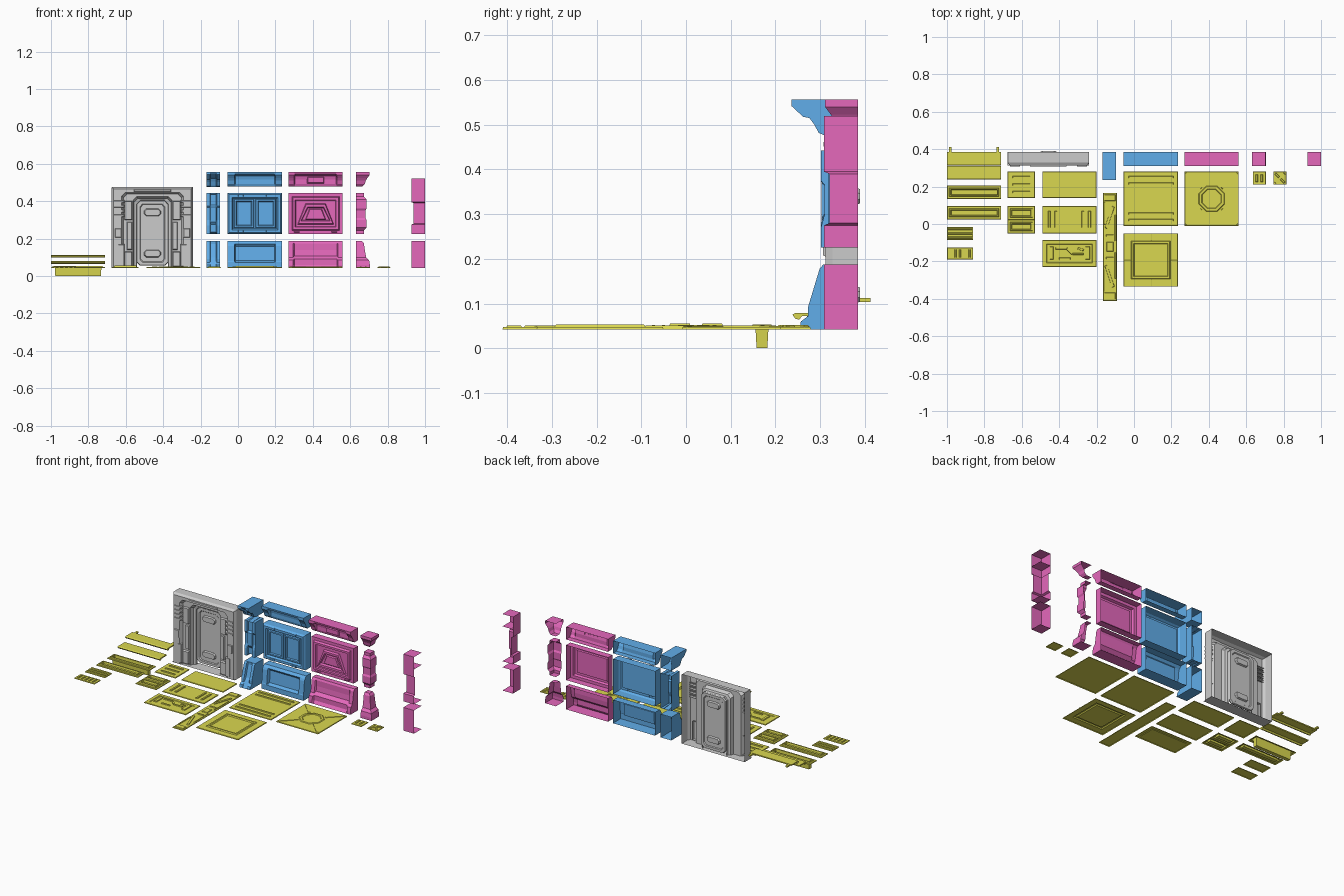
import bpy, bmesh, math

def material(name, c):
    m = bpy.data.materials.new(name)
    m.diffuse_color = (*c, 1)
    return m

YEL = material("floor_yellow", (0.70, 0.68, 0.08))
BLU = material("panel_blue", (0.12, 0.42, 0.82))
MAG = material("panel_magenta", (0.78, 0.14, 0.50))
Z0, BACK = 0.042, 0.385

def finish(name, bm, mat=None):
    bmesh.ops.remove_doubles(bm, verts=bm.verts, dist=1e-5)
    bmesh.ops.recalc_face_normals(bm, faces=bm.faces)
    me = bpy.data.meshes.new(name)
    bm.to_mesh(me); bm.free()
    ob = bpy.data.objects.new(name, me)
    bpy.context.collection.objects.link(ob)
    if mat: me.materials.append(mat)
    return ob

def rect(x0, x1, a0, a1):
    return [(x0, a0), (x1, a0), (x1, a1), (x0, a1)]

def bar(p, q, w):
    dx, dy = q[0] - p[0], q[1] - p[1]
    l = math.hypot(dx, dy)
    nx, ny = -dy / l * w / 2, dx / l * w / 2
    return [(p[0]+nx, p[1]+ny), (p[0]-nx, p[1]-ny), (q[0]-nx, q[1]-ny), (q[0]+nx, q[1]+ny)]

def loft(bm, sections, caps=False, closed=False):
    rows = [[bm.verts.new(p) for p in s] for s in sections]
    n = len(rows[0])
    for a, b in zip(rows, rows[1:]):
        for i in range(n if closed else n - 1):
            j = (i + 1) % n
            bm.faces.new((a[i], a[j], b[j], b[i]))
    if caps:
        bm.faces.new(rows[0])
    if caps or closed:
        bm.faces.new(rows[-1])

def nest(bm, pts, steps, axis='z'):
    """Nested outlines (inset, height), last one filled: ridges and recesses."""
    cx = (min(p[0] for p in pts) + max(p[0] for p in pts)) / 2
    cy = (min(p[1] for p in pts) + max(p[1] for p in pts)) / 2
    rx = max(abs(p[0] - cx) for p in pts)
    ry = max(abs(p[1] - cy) for p in pts)
    secs = []
    for ins, h in steps:
        q = [(cx + (x - cx) * (1 - ins / rx), cy + (y - cy) * (1 - ins / ry)) for x, y in pts]
        secs.append([(x, y, h) if axis == 'z' else (x, h, y) for x, y in q])
    loft(bm, secs, closed=True)

# ---------- floor tiles ----------
TOP = 0.047
PLATE = [(0, Z0), (0.002, TOP)]

def tile(name, r, bumps=(), steps=PLATE, h=0.005, ins=0.002):
    bm = bmesh.new()
    nest(bm, rect(*r), steps)
    for b in bumps:
        nest(bm, b if isinstance(b, list) else rect(*b), [(0, TOP), (ins, TOP + h)])
    return finish(name, bm, YEL)

# square tiles
tile("floor_ribbed", (-0.055, 0.235, -0.01, 0.28),
     [(-0.03, 0.21, y, y + 0.012) for y in (0.015, 0.05, 0.21, 0.245)])
seams = [(0.087, 0.093, -0.335, -0.295), (0.087, 0.093, -0.09, -0.05),
         (-0.055, -0.015, -0.195, -0.19), (0.195, 0.235, -0.195, -0.19)]
tile("floor_framed", (-0.055, 0.235, -0.335, -0.05), seams,
     PLATE + [(0.04, TOP), (0.044, 0.053), (0.053, 0.053), (0.057, TOP)], 0.001)
cx, cy = 0.415, 0.135
octagon = [(cx + 0.075*math.cos(math.radians(22.5 + 45*i)), cy + 0.075*math.sin(math.radians(22.5 + 45*i))) for i in range(8)]
ob = tile("floor_octagon", (0.27, 0.56, -0.01, 0.28),
          [bar((cx + sx*0.055, cy + sy*0.055), (cx + sx*0.138, cy + sy*0.138), 0.012) for sx in (-1, 1) for sy in (-1, 1)], h=0.003)
bm = bmesh.new()
nest(bm, octagon, [(0, TOP), (0.004, 0.051), (0.016, 0.051), (0.02, 0.048)])
finish("floor_octagon_ring", bm, YEL)

# half tiles
tile("floor_plain", (-0.49, -0.20, 0.14, 0.28))
tile("floor_slotted", (-0.49, -0.20, -0.05, 0.095),
     [(x, x + 0.014, -0.02, 0.07) for x in (-0.46, -0.425, -0.28, -0.245)])
tile("floor_piped", (-0.49, -0.20, -0.23, -0.085),
     [bar(p, q, 0.011) for p, q in [((-0.42, -0.13), (-0.36, -0.13)), ((-0.36, -0.13), (-0.33, -0.16)),
      ((-0.33, -0.16), (-0.27, -0.16)), ((-0.40, -0.185), (-0.34, -0.185)), ((-0.30, -0.13), (-0.27, -0.14))]]
     + [(-0.45, -0.43, -0.19, -0.12), (-0.26, -0.235, -0.19, -0.12)],
     PLATE + [(0.022, TOP), (0.025, 0.044)])
tile("floor_bumps", (-0.675, -0.53, 0.14, 0.28),
     [(-0.65, -0.555, y, y + 0.012) for y in (0.165, 0.205, 0.245)])
bm = bmesh.new()
for y0, y1 in ((-0.05, 0.0225), (0.0225, 0.095)):
    nest(bm, rect(-0.675, -0.53, y0, y1), PLATE + [(0.012, TOP), (0.014, 0.055), (0.021, 0.055), (0.024, 0.044)])
finish("floor_double_vent", bm, YEL)

# long vents, one with a deep trough
for name, y0, y1, depth in (("floor_trough", 0.135, 0.205, 0.0), ("floor_long_vent", 0.025, 0.095, 0.043)):
    bm = bmesh.new()
    nest(bm, rect(-1, -0.71, y0, y1), PLATE + [(0.012, TOP), (0.014, 0.053), (0.020, 0.053), (0.023, depth)])
    finish(name, bm, YEL)

# small grates
tile("grate_lengthwise", (-1, -0.86, -0.085, -0.015), [(-0.995, -0.865, y, y + 0.01) for y in (-0.078, -0.055, -0.032)])
tile("grate_crosswise", (-1, -0.86, -0.19, -0.125), [(x, x + 0.01, -0.18, -0.135) for x in (-0.985, -0.96, -0.935, -0.91, -0.885)])
tile("small_tile_slots", (0.635, 0.705, 0.21, 0.28), [(x, x + 0.012, 0.225, 0.265) for x in (0.65, 0.677)])
tile("small_tile_cross", (0.745, 0.815, 0.21, 0.28),
     [bar((0.755, 0.22), (0.805, 0.27), 0.014), bar((0.755, 0.27), (0.775, 0.25), 0.01), bar((0.785, 0.24), (0.805, 0.22), 0.01)])

# floor strip with braces, mirrored about its middle
mid, sx = -0.122, -0.1285
bumps = [(sx - 0.018, sx + 0.018, mid - 0.025, mid + 0.025)]
for s in (-1, 1):
    Y = lambda d: mid + s * d
    bumps += [bar((sx - 0.022, Y(0.10)), (sx + 0.018, Y(0.215)), 0.014),
              bar((sx - 0.02, Y(0.06)), (sx + 0.02, Y(0.06)), 0.012),
              bar((sx + 0.03, Y(0.03)), (sx + 0.03, Y(0.17)), 0.009),
              bar((sx - 0.03, Y(0.12)), (sx - 0.03, Y(0.24)), 0.009),
              (sx - 0.03, sx + 0.03, min(Y(0.245), Y(0.28)), max(Y(0.245), Y(0.28)))]
tile("floor_strip", (-0.166, -0.091, -0.411, 0.167), bumps, h=0.004)

# stair treads with rear pegs
def box(bm, x0, x1, y0, y1, z0, z1):
    loft(bm, [[(x, y0, z) for x, z in rect(x0, x1, z0, z1)], [(x, y1, z) for x, z in rect(x0, x1, z0, z1)]], closed=True)
    bm.faces.new([bm.verts.new((x, y0, z)) for x, z in rect(x0, x1, z0, z1)])
bm = bmesh.new()
for y0, y1, z in ((0.32, 0.385, 0.1), (0.245, 0.31, 0.066)):
    prof = [(y0 - 0.007, z + 0.009), (y0, z + 0.013), (y1, z + 0.013), (y1, z + 0.006), (y0 + 0.015, z + 0.006), (y0 + 0.008, z - 0.002), (y0, z)]
    loft(bm, [[(x, *p) for p in prof] for x in (-1, -0.71)], caps=True, closed=True)
for x in (-0.99, -0.735):
    box(bm, x, x + 0.014, 0.37, 0.413, 0.103, 0.112)
finish("stair_treads", bm, YEL)

# ---------- wall panels ----------
LOW = [(BACK, .187), (.352, .187), (.342, .175), (.337, .14), (.330, .10), (.314, .085), (.310, .06), (.310, Z0), (BACK, Z0)]
LOW_IN = [(BACK, .187), (.352, .187), (.346, .175), (.346, .14), (.342, .108), (.322, .09), (.322, .06), (.310, Z0), (BACK, Z0)]
TOPP = [(BACK, .557), (.311, .557), (.311, .54), (.324, .523), (.332, .51), (.337, .493), (.35, .479), (BACK, .479)]
TOP_IN = [(BACK, .557), (.311, .557), (.314, .545), (.34, .535), (.345, .515), (.345, .493), (.35, .479), (BACK, .479)]
MID = [(BACK, .443), (.342, .443), (.342, .425), (.328, .41), (.328, .36), (.334, .35), (.334, .31), (.328, .30), (.328, .258), (.342, .243), (.342, .225), (BACK, .225)]
BLOW = [(BACK, .187), (.338, .187), (.325, .172), (.320, .16), (.312, .08), (.310, .075), (.310, Z0), (BACK, Z0)]
BLOW_IN = [(BACK, .187), (.338, .187), (.325, .172), (.338, .157), (.332, .082), (.310, .073), (.310, Z0), (BACK, Z0)]

def panel(name, x0, x1, outer, inner, mat, m=0.035, t=0.006, extra=None):
    bm = bmesh.new()
    secs = [(x0, outer), (x0 + m, outer), (x0 + m + t, inner), (x1 - m - t, inner), (x1 - m, outer), (x1, outer)]
    loft(bm, [[(x, *p) for p in prof] for x, prof in secs], caps=True)
    bmesh.ops.delete(bm, geom=[f for f in bm.faces if all(abs(v.co.y - BACK) < 1e-6 for v in f.verts)], context='FACES_ONLY')
    for pts, steps in (extra or []):
        nest(bm, pts, steps, 'y')
    return finish(name, bm, mat)

BX, MX = (-0.055, 0.235), (0.27, 0.56)
panel("blue_lower_panel", *BX, BLOW, BLOW_IN, BLU)
panel("blue_upper_panel", *BX, TOPP, TOP_IN, BLU)
panel("magenta_lower_panel", *MX, LOW, LOW_IN, MAG, 0.025)
panel("magenta_upper_panel", *MX, TOPP, TOP_IN, MAG, 0.03,
      extra=[(rect(0.37, 0.46, 0.495, 0.53), [(0, .345), (.004, .335)])])

# blue middle panel: frame with two windows
bm = bmesh.new()
nest(bm, rect(*BX, .225, .443), [(0, BACK), (0, .33), (.008, .318), (.022, .318), (.028, .332)], 'y')
for x0, x1 in ((-0.022, 0.086), (0.094, 0.202)):
    nest(bm, rect(x0, x1, .256, .412), [(0, .332), (.003, .324), (.012, .324), (.016, .331)], 'y')
for x in (0.0, 0.15):
    nest(bm, rect(x, x + 0.03, .424, .438), [(0, .32), (.002, .313)], 'y')
    nest(bm, rect(x, x + 0.03, .230, .244), [(0, .32), (.002, .313)], 'y')
finish("blue_middle_panel", bm, BLU)

# magenta middle panel: frame with trapezoid hatch
bm = bmesh.new()
nest(bm, rect(*MX, .225, .443), [(0, BACK), (0, .342), (.018, .342), (.024, .328), (.036, .328), (.04, .335)], 'y')
nest(bm, [(.318, .275), (.512, .275), (.468, .388), (.362, .388)], [(0, .335), (.005, .322), (.018, .322), (.024, .334)], 'y')
nest(bm, [(.36, .30), (.47, .30), (.448, .36), (.382, .36)], [(0, .334), (.005, .327)], 'y')
for x in (0.30, 0.50):
    nest(bm, rect(x, x + 0.03, .232, .24), [(0, .342), (.002, .334)], 'y')
finish("magenta_middle_panel", bm, MAG)

# outer corner: panel profiles mitred round the corner
for name, prof in (("corner_lower", LOW), ("corner_middle", MID), ("corner_upper", TOPP)):
    bm = bmesh.new()
    cx = 0.63
    loft(bm, [[(cx, y, z) for y, z in prof], [(cx + BACK - y, y, z) for y, z in prof], [(cx + BACK - y, BACK, z) for y, z in prof]])
    finish("outer_" + name, bm, MAG)

# inner corner: two walls and flanges
bm = bmesh.new()
xa, xb, ya = 0.927, 1.0, 0.309
def walls(steps):
    loft(bm, [[(xb, y, z), (x, y, z), (x, BACK, z)] for z, x, y in [(z, xa + d, ya + d) for z, d in steps]])
walls([(Z0, 0), (.187, 0)])
walls([(.225, 0), (.275, 0), (.28, .012), (.39, .012), (.395, 0), (.52, 0)])
for z in (Z0, .187, .225, .443, .52):
    bm.faces.new([bm.verts.new((x, y, z)) for x, y in rect(xa, xb, ya, BACK)])
finish("inner_corner", bm, MAG)

# blue column in three parts
CL = [(BACK, .187), (.307, .187), (.299, .178), (.273, .092), (.273, .072), (.257, .060), (.254, Z0), (BACK, Z0)]
CL_IN = [(BACK, .187), (.307, .187), (.308, .170), (.288, .098), (.276, .08), (.268, .066), (.254, Z0), (BACK, Z0)]
CM = [(BACK, .443), (.302, .443), (.302, .375), (.310, .365), (.310, .30), (.302, .27), (.302, .225), (BACK, .225)]
CM_IN = [(BACK, .443), (.314, .435), (.314, .38), (.303, .37), (.303, .29), (.314, .275), (.314, .235), (BACK, .225)]
CT = [(BACK, .557), (.236, .557), (.236, .542), (.262, .518), (.276, .515), (.286, .502), (.297, .482), (.308, .477), (BACK, .477)]
CT_IN = [(BACK, .557), (.236, .557), (.240, .548), (.268, .528), (.288, .52), (.296, .505), (.303, .487), (.308, .477), (BACK, .477)]
for name, a, b in (("column_base", CL, CL_IN), ("column_shaft", CM, CM_IN), ("column_cap", CT, CT_IN)):
    panel(name, -0.168, -0.095, a, b, BLU, 0.018, 0.004)

# ---------- door ----------
DX = -0.4575
def arch(hw, zt, ch, y):
    return [(DX - hw, y, Z0), (DX - hw, y, zt - ch), (DX - hw + ch, y, zt), (DX + hw - ch, y, zt), (DX + hw, y, zt - ch), (DX + hw, y, Z0)]
bm = bmesh.new()
loft(bm, [arch(.2175, .475, .001, BACK), arch(.2175, .475, .001, .328), arch(.207, .466, .001, .312), arch(.165, .447, .02, .312),
          arch(.155, .438, .02, .332), arch(.105, .425, .02, .332), arch(.098, .415, .02, .355), arch(.085, .405, .02, .36), arch(.083, .403, .02, .372)])
nest(bm, rect(DX - .2175, DX + .2175, .312, BACK), [(0, Z0), (.001, Z0)])
for s in (-1, 1):
    def bump(d0, d1, z0, z1, y0, y1):
        a, b = sorted((DX + s * d0, DX + s * d1))
        nest(bm, rect(a, b, z0, z1), [(0, y0), (.003, y1)], 'y')
    for i in range(4):  # louvres
        bump(.150, .208, .315 + i * .025, .33 + i * .025, .325, .308)
    bump(.165, .20, .205, .255, .312, .307)
    bump(.108, .15, .05, .13, .332, .318)
    bump(.108, .135, .14, .29, .332, .324)
    bump(.108, .15, .30, .40, .332, .320)
    bump(.15, .185, .05, .17, .325, .310)
bump(-.10, .10, .448, .464, .315, .308)
finish("door_frame", bm)

def oct_rect(hw, z0, z1, c):
    a, b = DX - hw, DX + hw
    return [(a + c, z0), (b - c, z0), (b, z0 + c), (b, z1 - c), (b - c, z1), (a + c, z1), (a, z1 - c), (a, z0 + c)]
bm = bmesh.new()
for y, d in ((.366, -1), (.384, 1)):  # both faces of the leaf
    nest(bm, oct_rect(.085, .055, .404, .018), [(0, .375), (.003, y), (.018, y), (.022, y - d * .005)], 'y')
    for z0, z1 in ((.10, .14), (.32, .36)):
        nest(bm, oct_rect(.045, z0, z1, .012), [(0, y - d * .005), (.004, y + d * .005)], 'y')
finish("door_leaf", bm)
